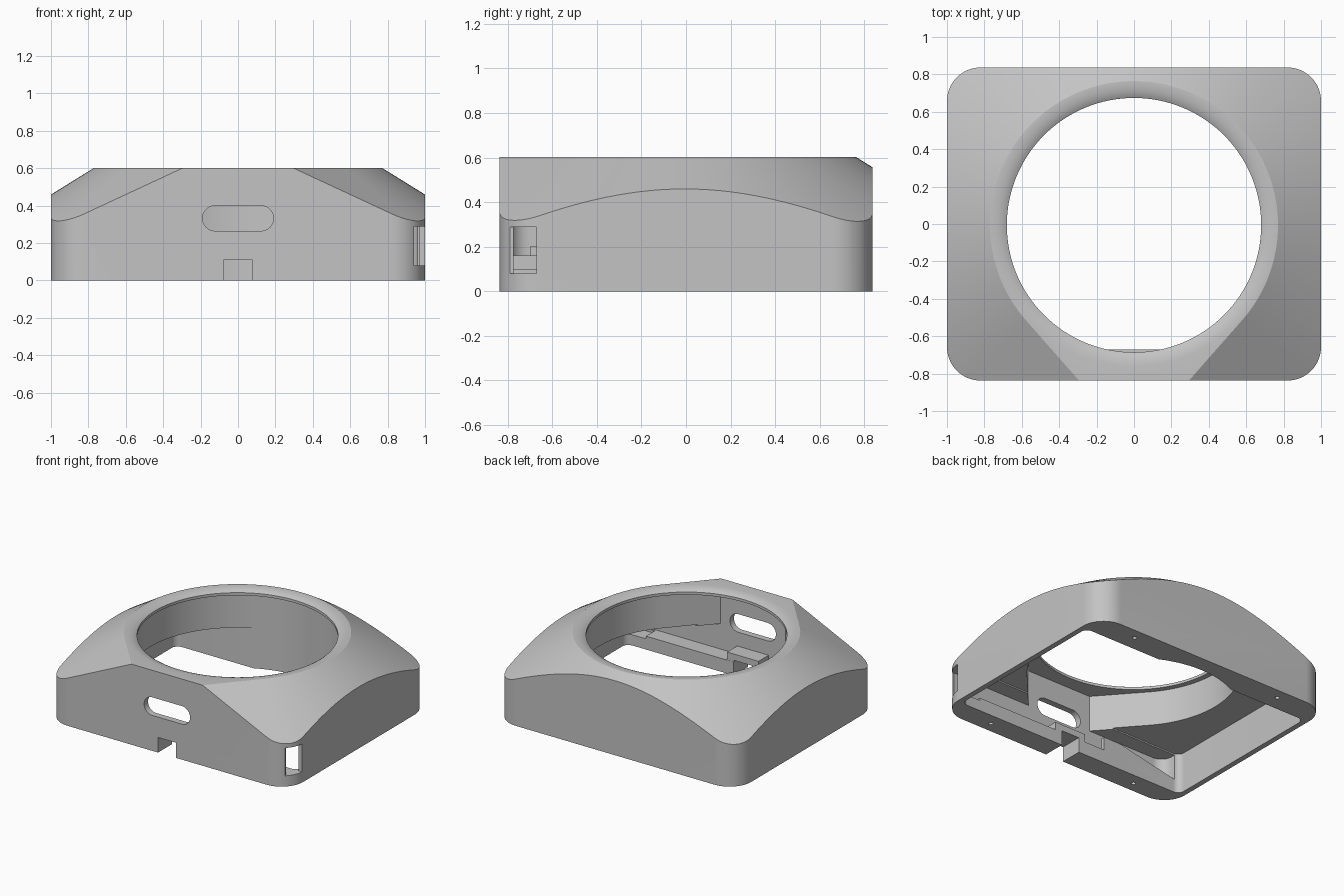
import bpy, bmesh
from math import sin, cos, pi, radians

if "Cube" in bpy.data.objects:
    bpy.data.objects.remove(bpy.data.objects["Cube"])

H = 0.602          # overall height
TOP_R = 0.77       # flat top radius
SLOPE = 0.62       # radial growth per unit of drop is 1 / SLOPE
TANGENT = radians(41.4)
MID_Y = -0.006     # centre of the round opening

grey = bpy.data.materials.new("plain grey")
grey.use_nodes = True
grey.diffuse_color = (0.55, 0.55, 0.55, 1)
grey.node_tree.nodes["Principled BSDF"].inputs["Base Color"].default_value = (0.55, 0.55, 0.55, 1)


def loft(name, rings):
    """Closed solid through a stack of equal-length rings."""
    bm = bmesh.new()
    rows = [[bm.verts.new(p) for p in ring] for ring in rings]
    n = len(rows[0])
    for a, b in zip(rows, rows[1:]):
        for i in range(n):
            j = (i + 1) % n
            bm.faces.new((a[i], a[j], b[j], b[i]))
    bm.faces.new(rows[0][::-1])
    bm.faces.new(rows[-1])
    bmesh.ops.recalc_face_normals(bm, faces=bm.faces)
    me = bpy.data.meshes.new(name)
    bm.to_mesh(me)
    bm.free()
    ob = bpy.data.objects.new(name, me)
    bpy.context.collection.objects.link(ob)
    me.materials.append(grey)
    return ob


def lathe(name, profile, x=0, y=0, n=128):
    return loft(name, [[(x + r * cos(2 * pi * i / n), y + r * sin(2 * pi * i / n), z)
                        for i in range(n)] for r, z in profile])


def block(name, x0, x1, y0, y1, z0, z1, r=0.0, seg=12):
    """Box with rounded vertical corners."""
    if r == 0:
        pts = [(x0, y0), (x1, y0), (x1, y1), (x0, y1)]
    else:
        centres = [(x1 - r, y1 - r), (x0 + r, y1 - r), (x0 + r, y0 + r), (x1 - r, y0 + r)]
        pts = [(cx + r * cos(pi / 2 * (k + i / seg)), cy + r * sin(pi / 2 * (k + i / seg)))
               for k, (cx, cy) in enumerate(centres) for i in range(seg + 1)]
    return loft(name, [[(x, y, z) for x, y in pts] for z in (z0, z1)])


def combine(target, tool, operation):
    mod = target.modifiers.new(operation.lower(), 'BOOLEAN')
    mod.operation = operation
    mod.solver = 'EXACT'
    mod.object = tool
    bpy.context.view_layer.objects.active = target
    bpy.ops.object.modifier_apply(modifier=mod.name)
    bpy.data.objects.remove(tool)


def hood_ring(r, z, front=None, n=120):
    """Circle that runs off along its tangents toward the front, optionally up to a front line."""
    a0, a1 = -TANGENT, pi + TANGENT
    pts = [(r * cos(a0 + (a1 - a0) * i / n), MID_Y + r * sin(a0 + (a1 - a0) * i / n))
           for i in range(n + 1)]
    x, y = pts[0]
    run = 0.6 if front is None else (y - front) / cos(TANGENT)
    x, y = x - run * sin(TANGENT), y - run * cos(TANGENT)
    return [(px, py, z) for px, py in [(x, y)] + pts + [(-x, y)]]


# Outer body: rounded block trimmed by the conical hood
housing = block("housing", -1, 1, -0.837, 0.837, 0, H + 0.1, r=0.18, seg=16)
hood = loft("hood", [hood_ring(TOP_R + (H + 0.05) / SLOPE, -0.05), hood_ring(TOP_R, H)])
combine(housing, hood, 'INTERSECT')

# Round opening with a softly dished rim and a thin lip
combine(housing, lathe("rim", [(0.68, 0.5), (0.68, 0.580), (0.695, 0.589), (0.715, 0.596),
                               (0.735, 0.600), (0.755, H), (0.755, H + 0.1)], y=MID_Y), 'DIFFERENCE')

# Bore flaring to the front wall, underside pocket, hollow above the front flange
combine(housing, loft("bore", [hood_ring(0.72, z, front=-0.79) for z in (-0.1, 0.56)]), 'DIFFERENCE')
combine(housing, block("pocket", -0.96, 0.96, -0.67, 0.64, -0.1, 0.3, r=0.05), 'DIFFERENCE')
combine(housing, block("front_hollow", -0.92, 0.92, -0.79, -0.5, 0.1, 0.29, r=0.09), 'DIFFERENCE')

# Front sill, tapering rib and cable guide
combine(housing, block("sill", -0.45, 0.45, -0.81, -0.67, 0, 0.1), 'UNION')
rib = [(-0.3, 0.05), (-0.3, 0.2), (-0.44, 0.2), (-0.93, 0.1), (-0.93, 0.05)]
combine(housing, loft("rib", [[(x, y, z) for x, z in rib] for y in (-0.7, -0.671)]), 'UNION')
combine(housing, block("cable_guide", -0.13, 0.13, -0.80, -0.671, 0.05, 0.16), 'UNION')

# Front stadium slot
pill = [(s * 0.1225 + 0.0675 * cos(t), 0.3325 + 0.0675 * sin(t))
        for s, base in ((1, -pi / 2), (-1, pi / 2))
        for t in (base + pi * i / 16 for i in range(17))]
combine(housing, loft("slot", [[(x, y, z) for x, z in pill] for y in (-0.95, -0.7)]), 'DIFFERENCE')

# Front cable notch and corner side window
combine(housing, block("notch", -0.075, 0.075, -0.95, -0.6, -0.1, 0.113), 'DIFFERENCE')
combine(housing, block("window", 0.938, 1.1, -0.79, -0.67, 0.08, 0.288), 'DIFFERENCE')
combine(housing, block("window_passage", 0.8, 0.97, -0.775, -0.6, 0.08, 0.288), 'DIFFERENCE')

# Screw holes
for sx in (-1, 1):
    for sy in (-1, 1):
        combine(housing, lathe("screw", [(0.016, -0.05), (0.016, 0.07)], sx * 0.63, sy * 0.757, 16),
                'DIFFERENCE')

bpy.ops.object.select_all(action='DESELECT')
housing.select_set(True)
bpy.context.view_layer.objects.active = housing
bpy.ops.object.shade_smooth_by_angle(angle=radians(30))
